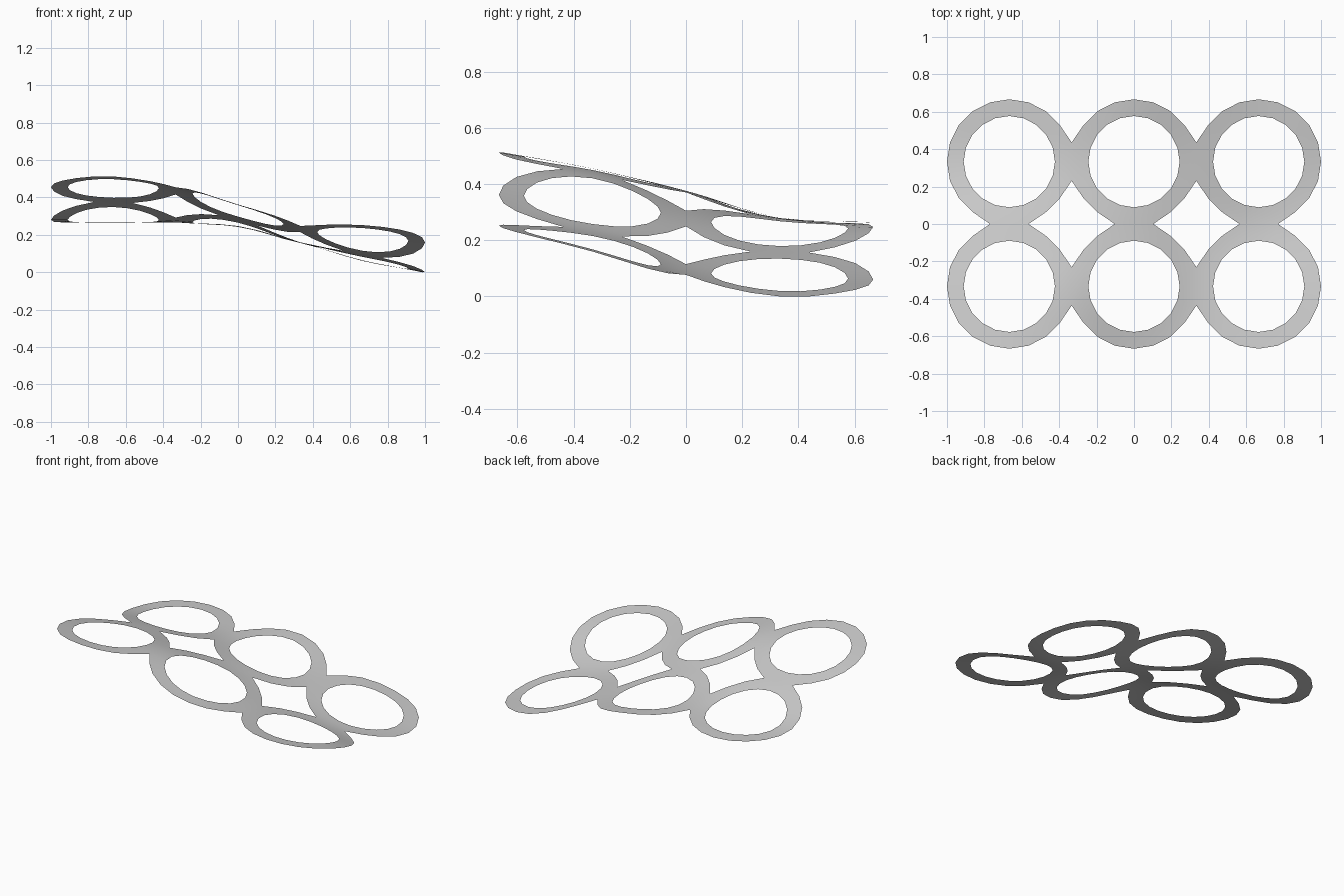
import bpy, bmesh, math

if "Cube" in bpy.data.objects:
    bpy.data.objects.remove(bpy.data.objects["Cube"])

# Height of the draped sheet on a 1/3-unit grid: rows y = -2/3..2/3, columns x = -1..1
HEIGHTS = [
    [.512, .512, .470, .362, .280, .252, .235],
    [.455, .455, .440, .345, .232, .190, .160],
    [.370, .375, .348, .280, .175, .093, .050],
    [.280, .280, .275, .235, .157, .073, .000],
    [.263, .263, .263, .247, .160, .060, .000],
]


def spline(vals, t):
    """Smooth interpolation through evenly spaced values."""
    n = len(vals)
    i = max(0, min(n - 2, int(math.floor(t))))
    f = t - i
    p1, p2 = vals[i], vals[i + 1]
    p0 = vals[i - 1] if i > 0 else 2 * p1 - p2
    p3 = vals[i + 2] if i + 2 < n else 2 * p2 - p1
    m1, m2 = (p2 - p0) / 2, (p3 - p1) / 2
    return ((2*f**3 - 3*f*f + 1) * p1 + (f**3 - 2*f*f + f) * m1
            + (3*f*f - 2*f**3) * p2 + (f**3 - f*f) * m2)


def height(x, y):
    return spline([spline(row, (x + 1) * 3) for row in HEIGHTS], (y + 2 / 3) * 3)


SIDES, R_OUT, R_IN = 20, 1 / 3, 0.244
bm = bmesh.new()


def add_ring(col, row):
    cx, cy = (col - 1) * 2 / 3, (row - 0.5) * 2 / 3
    loops = []
    for k in range(4):
        t = k / 3
        loop = []
        for s in range(SIDES):
            a = 2 * math.pi * s / SIDES
            c, d = math.cos(a), math.sin(a)
            x, y = c * R_OUT, d * R_OUT
            # widen the contact patch where a neighbouring ring touches
            if abs(c) > 0.94 and 0 <= col + math.copysign(1, c) <= 2:
                x = math.copysign(R_OUT, c)
            if abs(d) > 0.94 and 0 <= row + math.copysign(1, d) <= 1:
                y = math.copysign(R_OUT, d)
            x = cx + c * R_IN * (1 - t) + x * t
            y = cy + d * R_IN * (1 - t) + y * t
            loop.append(bm.verts.new((x, y, height(x, y))))
        loops.append(loop)
    for a, b in zip(loops, loops[1:]):
        for s in range(SIDES):
            n = (s + 1) % SIDES
            bm.faces.new((a[s], b[s], b[n], a[n]))


# Six linked rings
for col in range(3):
    for row in range(2):
        add_ring(col, row)
bmesh.ops.remove_doubles(bm, verts=bm.verts, dist=1e-4)

# Stand on the ground
low = min(v.co.z for v in bm.verts)
for v in bm.verts:
    v.co.z -= low
for f in bm.faces:
    f.smooth = True

mesh = bpy.data.meshes.new("ring_sheet")
bm.to_mesh(mesh)
bm.free()
sheet = bpy.data.objects.new("ring_sheet", mesh)
bpy.context.collection.objects.link(sheet)
